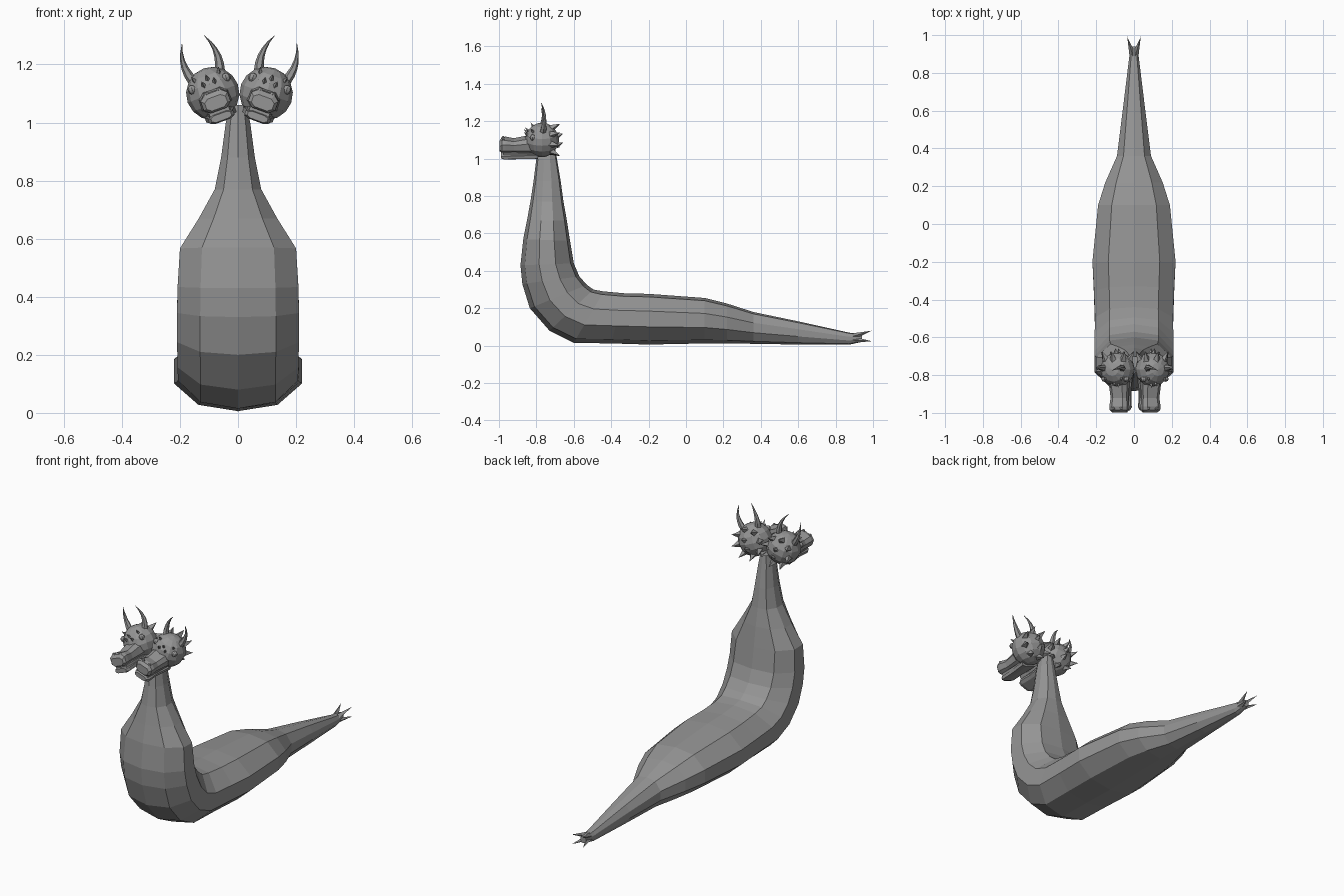
import bpy, bmesh
from math import sin, cos, pi, radians, sqrt
from mathutils import Matrix, Vector

if "Cube" in bpy.data.objects:
    bpy.data.objects.remove(bpy.data.objects["Cube"])

GREY = (0.3, 0.3, 0.3, 1)
skin = bpy.data.materials.new("grey_skin")
skin.use_nodes = True
skin.diffuse_color = GREY
skin.node_tree.nodes["Principled BSDF"].inputs["Base Color"].default_value = GREY


def finish(name, bm, matrix=Matrix()):
    """Turn a bmesh into a flat shaded object in the skin colour."""
    bmesh.ops.transform(bm, matrix=matrix, verts=bm.verts)
    bmesh.ops.recalc_face_normals(bm, faces=bm.faces)
    mesh = bpy.data.meshes.new(name)
    bm.to_mesh(mesh)
    bm.free()
    mesh.materials.append(skin)
    obj = bpy.data.objects.new(name, mesh)
    bpy.context.scene.collection.objects.link(obj)
    return obj


def loft(bm, rings):
    """Skin a row of equal rings and cap both ends."""
    loops = [[bm.verts.new(p) for p in ring] for ring in rings]
    n = len(loops[0])
    for a, b in zip(loops, loops[1:]):
        for i in range(n):
            j = (i + 1) % n
            bm.faces.new((a[i], a[j], b[j], b[i]))
    bm.faces.new(loops[0])
    bm.faces.new(loops[-1])


def spike(bm, base, tip, radius, sides=4):
    """Add a straight pointed cone from base to tip."""
    base, tip = Vector(base), Vector(tip)
    axis = tip - base
    place = Matrix.Translation((base + tip) / 2) @ axis.to_track_quat("Z", "Y").to_matrix().to_4x4()
    bmesh.ops.create_cone(bm, cap_ends=True, segments=sides, radius1=radius,
                          radius2=0, depth=axis.length, matrix=place)


def ball(bm, centre, radius, u=8, v=6):
    bmesh.ops.create_uvsphere(bm, u_segments=u, v_segments=v, radius=radius,
                              matrix=Matrix.Translation(centre))


# Serpent body: belly point (y, z), back point (y, z), half width
BODY = [
    (-.79, 1.06, -.70, 1.06, .03),
    (-.80, 1.0, -.69, 1.0, .042),
    (-.815, .88, -.67, .88, .058),
    (-.832, .77, -.655, .77, .08),
    (-.85, .67, -.637, .67, .135),
    (-.87, .57, -.62, .56, .2),
    (-.885, .43, -.6, .44, .208),
    (-.875, .33, -.57, .37, .21),
    (-.835, .2, -.53, .325, .21),
    (-.73, .08, -.495, .3, .208),
    (-.6, .015, -.44, .29, .207),
    (-.4, .012, -.33, .28, .212),
    (-.2, .006, -.2, .277, .22),
    (.1, .012, .1, .255, .19),
    (.22, .012, .22, .225, .152),
    (.36, .01, .36, .18, .09),
    (.6, .006, .6, .13, .06),
    (.87, .005, .87, .07, .027),
    (.94, .02, .94, .06, .018),
]
HALF = [(0, 0), (.62, .08), (1, .35), (1, .66), (.62, .94), (0, 1)]
SECTION = HALF + [(-x, t) for x, t in HALF[-2:0:-1]]

bm = bmesh.new()
loft(bm, [[(x * w, y0 + (y1 - y0) * t, z0 + (z1 - z0) * t) for x, t in SECTION]
          for y0, z0, y1, z1, w in BODY])
finish("serpent_body", bm)

# Flared points on the tip of the tail
bm = bmesh.new()
for sx in (-1, 1):
    for sz in (-1, 1):
        spike(bm, (sx * .006, .89, .04 + sz * .008), (sx * .036, .992, .052 + sz * .028), .018)
finish("tail_tip", bm)

CHAMFER = [(1, .5), (.6, 1), (-.6, 1), (-1, .5), (-1, -.5), (-.6, -1), (.6, -1), (1, -.5)]


def muzzle(name, matrix, rows):
    """Chamfered box along y; each row is y, half width, bottom, top."""
    bm = bmesh.new()
    loft(bm, [[(x * w, y, (lo + hi) / 2 + z * (hi - lo) / 2) for x, z in CHAMFER]
              for y, w, lo, hi in rows])
    finish(name, bm, matrix)


def horn(bm, side):
    """Curved horn that tapers to a point."""
    rings = []
    for k in range(6):
        t = k / 5
        x = side * (.047 + .06 * t - .066 * t * t)
        y = .005 + .04 * t * (1 - t) - .01 * t
        r = .019 * (1 - t) + .0008
        rings.append([(x + r * cos(a * pi / 3), y + r * sin(a * pi / 3), .06 + .137 * t)
                      for a in range(6)])
    loft(bm, rings)


def head(label, x, roll):
    place = Matrix.Translation((x, -.77, 1.1)) @ Matrix.Rotation(roll, 4, "Y")

    # Skull
    bm = bmesh.new()
    ball(bm, (0, 0, 0), .092, 12, 8)
    finish(label + "_skull", bm, place)

    # Upper snout and lower jaw with a narrow mouth gap
    muzzle(label + "_snout", place, [(-.03, .058, -.066, .025), (-.09, .05, -.064, .012),
                                     (-.15, .045, -.062, .0), (-.195, .05, -.062, .008),
                                     (-.215, .049, -.062, .004), (-.227, .038, -.056, -.012)])
    muzzle(label + "_jaw", place, [(-.02, .055, -.096, -.06), (-.13, .044, -.1, -.066),
                                   (-.2, .046, -.102, -.07), (-.218, .036, -.098, -.074)])
    muzzle(label + "_mouth", place, [(-.03, .045, -.08, -.055), (-.205, .036, -.08, -.055)])

    # Horns
    bm = bmesh.new()
    for side in (-1, 1):
        horn(bm, side)
    finish(label + "_horns", bm, place)

    # Eyes and nostrils
    bm = bmesh.new()
    for side in (-1, 1):
        ball(bm, (side * .062, -.05, .036), .016)
        ball(bm, (side * .022, -.207, .004), .01, 6, 4)
    finish(label + "_eyes_and_nostrils", bm, place)

    # Brow spikes
    bm = bmesh.new()
    for bx, bz in ((0, .052), (-.02, .036), (.02, .036), (-.045, .062), (.045, .062)):
        root = Vector((bx, -sqrt(.0081 - bx * bx - bz * bz), bz))
        spike(bm, root * .93, root * 1.12 + Vector((0, -.008, .012)), .01)
    finish(label + "_brow_spikes", bm, place)

    # Frill of spikes round the back of the skull
    bm = bmesh.new()
    for k in range(8):
        a = radians(45 * k)
        s, c = sin(a), cos(a)
        spike(bm, (s * .064, .045, c * .064), (s * .092, .096, c * .092), .022)
    for z in (-.03, .02):
        spike(bm, (0, .075, z), (0, .112, z + .015), .02)
    finish(label + "_frill", bm, place)


head("right_head", -.087, radians(-20))
head("left_head", .097, radians(20))
